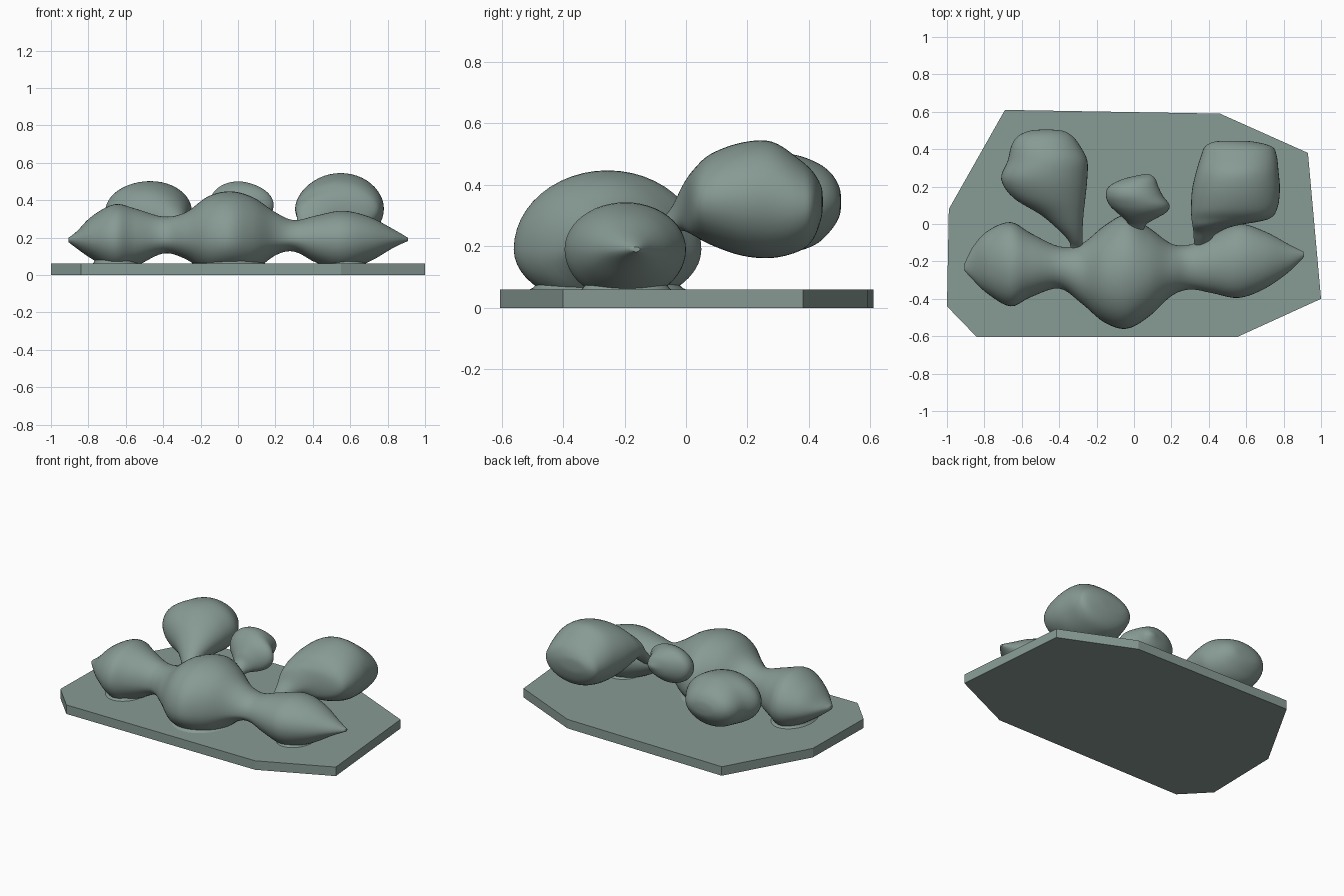
import bpy, bmesh
from math import sin, cos, tau

# Dark grey-green finish shared by every part
stone = bpy.data.materials.new("grey_green")
stone.diffuse_color = (.245, .325, .295, 1)


def finish(name, bm, angle=0.9):
    bmesh.ops.recalc_face_normals(bm, faces=bm.faces)
    mesh = bpy.data.meshes.new(name)
    bm.to_mesh(mesh)
    bm.free()
    mesh.materials.append(stone)
    ob = bpy.data.objects.new(name, mesh)
    bpy.context.collection.objects.link(ob)
    bpy.ops.object.select_all(action='DESELECT')
    ob.select_set(True)
    bpy.context.view_layer.objects.active = ob
    bpy.ops.object.shade_smooth_by_angle(angle=angle)
    return ob


def smooth_path(rows, steps=5):
    # Catmull-Rom through the stations
    out = []
    for i in range(len(rows) - 1):
        quad = (rows[max(i - 1, 0)], rows[i], rows[i + 1], rows[min(i + 2, len(rows) - 1)])
        for s in range(steps):
            u = s / steps
            out.append([0.5 * (2 * b + (c - a) * u + (2 * a - 5 * b + 4 * c - d) * u * u
                               + (3 * b - a - 3 * c + d) * u ** 3) for a, b, c, d in zip(*quad)])
    return out + [list(rows[-1])]


def loft(name, rows, along_x=False, mid=None, sides=48):
    # station: position, side low, side high, z low, z high
    bm = bmesh.new()
    rings = []
    for t, lo, hi, z0, z1 in smooth_path(rows):
        zc = (z0 + z1) / 2 if mid is None else min(max(mid, z0), z1)
        ring = []
        for k in range(sides):
            a = tau * k / sides
            s = (lo + hi) / 2 + (hi - lo) / 2 * cos(a)
            z = zc + sin(a) * ((z1 - zc) if sin(a) > 0 else (zc - z0))
            ring.append(bm.verts.new((t, s, z) if along_x else (s, t, z)))
        rings.append(ring)
    for r0, r1 in zip(rings, rings[1:]):
        for k in range(sides):
            j = (k + 1) % sides
            bm.faces.new((r0[k], r0[j], r1[j], r1[k]))
    bm.faces.new(rings[0])
    bm.faces.new(rings[-1])
    return finish(name, bm)


# Base plate
outline = [(-.69, .61), (.46, .59), (.93, .38), (1, -.40), (.55, -.605),
           (-.84, -.605), (-1, -.44), (-.99, .08)]
bm = bmesh.new()
face = bm.faces.new([bm.verts.new((x, y, 0)) for x, y in outline])
ext = bmesh.ops.extrude_face_region(bm, geom=[face])
bmesh.ops.translate(bm, vec=(0, 0, .06), verts=[v for v in ext['geom'] if isinstance(v, bmesh.types.BMVert)])
finish("base_plate", bm, 0.3)

# Undulating main body
loft("main_body", [
    (-.905, -.25, -.21, .175, .20), (-.86, -.30, -.12, .14, .235), (-.78, -.375, -.035, .085, .315),
    (-.66, -.44, .01, .02, .378), (-.55, -.39, -.05, .045, .355), (-.40, -.345, -.12, .115, .312),
    (-.28, -.425, -.105, .085, .335), (-.16, -.525, -.01, .01, .42), (-.04, -.56, .05, .005, .447),
    (.08, -.495, -.02, .02, .415), (.20, -.385, -.105, .105, .335), (.30, -.35, -.11, .125, .293),
    (.42, -.37, -.06, .065, .318), (.56, -.395, 0, .025, .343), (.70, -.345, -.04, .07, .312),
    (.83, -.255, -.11, .145, .245), (.91, -.175, -.15, .182, .198)], along_x=True, mid=.19)

# Stalked pods behind the body
loft("left_pod", [
    (-.20, -.34, -.28, .12, .18), (-.13, -.34, -.275, .165, .235), (-.09, -.35, -.275, .195, .28),
    (-.03, -.405, -.275, .22, .335),
    (.05, -.50, -.27, .22, .395), (.14, -.645, -.26, .20, .455), (.24, -.71, -.25, .18, .495),
    (.34, -.675, -.25, .18, .50), (.42, -.655, -.29, .205, .475), (.47, -.62, -.33, .25, .44),
    (.498, -.56, -.38, .295, .395), (.505, -.49, -.45, .335, .355)])
loft("right_pod", [
    (-.18, .33, .38, .12, .18), (-.12, .325, .39, .17, .24), (-.085, .32, .41, .20, .28),
    (-.045, .318, .45, .235, .33),
    (-.01, .313, .54, .25, .40), (.025, .308, .715, .235, .45), (.08, .305, .765, .205, .50),
    (.18, .31, .78, .17, .537), (.28, .332, .773, .162, .54), (.37, .36, .762, .185, .482),
    (.415, .38, .735, .225, .44), (.44, .43, .64, .29, .395), (.445, .51, .55, .33, .36)])
loft("small_pod", [
    (-.08, -.02, .04, .22, .28), (-.01, -.03, .06, .255, .345), (.02, -.045, .10, .27, .40),
    (.06, -.09, .17, .27, .455), (.10, -.13, .19, .265, .485), (.15, -.15, .155, .268, .50),
    (.20, -.135, .13, .285, .49), (.24, -.06, .115, .325, .455), (.262, .03, .09, .37, .41),
    (.267, .06, .07, .385, .395)])

# Flared contact feet
for name, x, y, rx, ry in (("left_foot", -.65, -.215, .118, .16), ("middle_foot", -.05, -.255, .185, .235),
                           ("right_foot", .57, -.195, .108, .135)):
    bm = bmesh.new()
    profile = [(1.1, .058), (1.04, .064), (1.0, .073), (.98, .085), (.8, .10)]
    rings = [[bm.verts.new((x + rx * f * cos(tau * k / 40), y + ry * f * sin(tau * k / 40), z))
              for k in range(40)] for f, z in profile]
    for a, b in zip(rings, rings[1:]):
        for k in range(40):
            bm.faces.new((a[k], a[k - 1], b[k - 1], b[k]))
    finish(name, bm)
